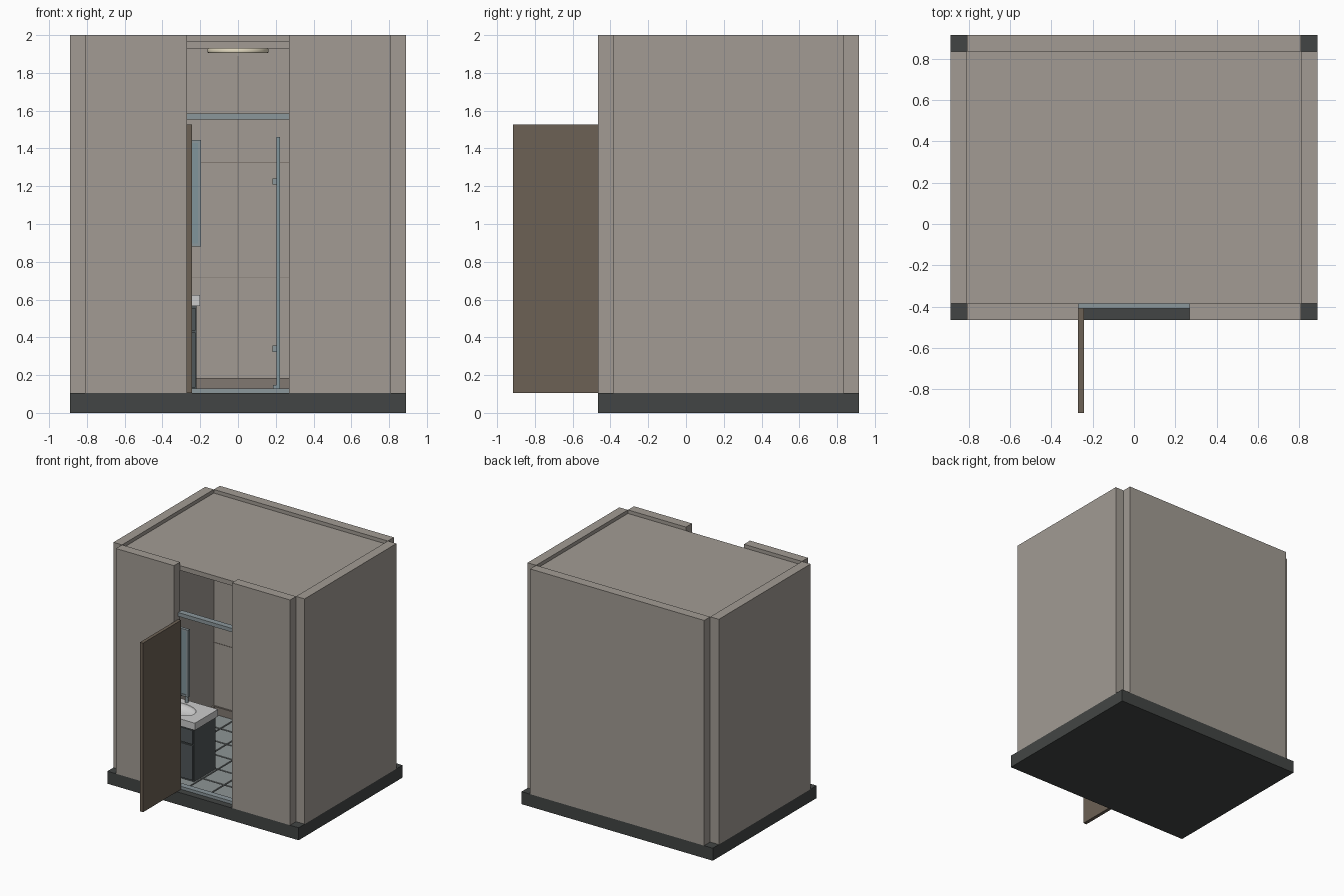
import bpy, math

if "Cube" in bpy.data.objects:
    bpy.data.objects.remove(bpy.data.objects["Cube"])


def material(name, *rgb):
    m = bpy.data.materials.new(name)
    m.diffuse_color = (*rgb, 1)
    m.use_nodes = True
    m.node_tree.nodes["Principled BSDF"].inputs["Base Color"].default_value = m.diffuse_color
    return m


WALL = material("warm_grey", 0.36, 0.33, 0.295)
TRIM = material("dark_taupe", 0.22, 0.19, 0.165)
BASE = material("charcoal", 0.055, 0.06, 0.058)
DOOR = material("brown", 0.15, 0.12, 0.09)
METAL = material("steel", 0.26, 0.31, 0.33)
GLASS = material("glass", 0.22, 0.30, 0.33)
TILE = material("tile_grey", 0.27, 0.30, 0.30)
CABINET = material("cabinet_grey", 0.08, 0.095, 0.1)
WHITE = material("white", 0.75, 0.75, 0.74)
CREAM = material("cream", 0.8, 0.73, 0.55)


def box(name, x, y, z, mat):
    """Box from (min, max) pairs on each axis."""
    bpy.ops.mesh.primitive_cube_add(size=1, location=[sum(p) / 2 for p in (x, y, z)])
    o = bpy.context.object
    o.name = name
    o.scale = [p[1] - p[0] for p in (x, y, z)]
    bpy.ops.object.transform_apply(location=False, rotation=False, scale=True)
    o.data.materials.append(mat)
    return o


def cylinder(name, loc, r, depth, mat, rot=(0, 0, 0), sides=32):
    bpy.ops.mesh.primitive_cylinder_add(vertices=sides, radius=r, depth=depth,
                                        location=loc, rotation=rot)
    o = bpy.context.object
    o.name = name
    o.data.materials.append(mat)
    bpy.ops.object.shade_smooth_by_angle()
    return o


# shell: base slab, wall panels with open corner notches, ceiling
XI, XO = 0.81, 0.89
Y0, Y1, Y2, Y3 = -0.465, -0.385, 0.835, 0.915
box("base_slab", (-XO, XO), (Y0, Y3), (0, 0.105), BASE)
box("back_wall", (-XI, XI), (Y2, Y3), (0.105, 2), WALL)
for side, s in (("left", -1), ("right", 1)):
    box(side + "_wall", sorted((s * XI, s * XO)), (Y1, Y2), (0.105, 2), WALL)
    box(side + "_front_wall", sorted((s * 0.27, s * XI)), (Y0, Y1), (0.105, 2), WALL)
    box(side + "_skirting", sorted((s * 0.795, s * XI)), (Y1, Y2), (0.12, 0.185), TRIM)
box("ceiling", (-XI, XI), (Y1, Y2), (1.93, 1.97), WALL)
box("back_skirting", (-0.795, 0.795), (0.82, Y2), (0.12, 0.185), TRIM)

# back wall joint lines
for i, z in enumerate((0.715, 1.325)):
    box(f"wall_joint_{i}", (-XI, XI), (0.832, Y2), (z - 0.002, z + 0.002), TRIM)
box("wall_joint_vertical", (-0.002, 0.002), (0.832, Y2), (0.185, 1.89), TRIM)

# floor tiles with dark gaps
NX, NY, GAP = 8, 6, 0.006
tx, ty = 2 * XI / NX, (Y2 - Y1) / NY
for i in range(NX):
    for j in range(NY):
        x, y = -XI + i * tx, Y1 + j * ty
        box(f"floor_tile_{i}_{j}", (x + GAP, x + tx - GAP),
            (y + GAP, y + ty - GAP), (0.105, 0.12), TILE)

# doorway and open door
box("door_header", (-0.27, 0.27), (-0.41, -0.36), (1.553, 1.585), METAL)
box("door_threshold", (-0.27, 0.27), (-0.41, -0.36), (0.105, 0.13), METAL)
box("door", (-0.272, -0.243), (-0.915, -0.41), (0.105, 1.527), DOOR)

# vanity: cabinet, drawer line, counter
box("vanity_cabinet", (-0.72, -0.22), (-0.27, 0.015), (0.12, 0.565), CABINET)
for i, (a, b) in enumerate(((0.135, 0.425), (0.437, 0.555))):
    box(f"drawer_front_{i}", (-0.715, -0.225), (-0.282, -0.27), (a, b), CABINET)
counter = box("vanity_counter", (-0.74, -0.2), (-0.287, 0.02), (0.565, 0.625), WHITE)

# oval basin carved from the counter
bpy.ops.mesh.primitive_uv_sphere_add(segments=32, ring_count=16, radius=1,
                                     location=(-0.47, -0.15, 0.625))
cutter = bpy.context.object
cutter.name = "basin_cutter"
cutter.scale = (0.17, 0.105, 0.05)
cutter.data.materials.append(TILE)
cutter.hide_render = True
m = counter.modifiers.new("basin", "BOOLEAN")
m.object, m.operation, m.solver = cutter, "DIFFERENCE", "EXACT"
bpy.context.view_layer.objects.active = counter
bpy.ops.object.modifier_apply(modifier="basin")
bpy.data.objects.remove(cutter)

# tap
cylinder("tap_post", (-0.47, -0.01, 0.675), 0.013, 0.10, METAL)
cylinder("tap_spout", (-0.47, -0.055, 0.715), 0.010, 0.10, METAL, (math.pi / 2, 0, 0))

# mirror
FX, FZ, T = (-0.745, -0.197), (0.88, 1.445), 0.016
FY = (-0.385, -0.36)
box("mirror_pane", (FX[0] + T, FX[1] - T), (-0.38, -0.366), (FZ[0] + T, FZ[1] - T), GLASS)
for n, x in (("left", FX[0]), ("right", FX[1] - T)):
    box(f"mirror_frame_{n}", (x, x + T), FY, FZ, METAL)
for n, z in (("bottom", FZ[0]), ("top", FZ[1] - T)):
    box(f"mirror_frame_{n}", (FX[0] + T, FX[1] - T), FY, (z, z + T), METAL)

# glass shower screen with clips and floor rail
box("shower_screen", (0.204, 0.222), (0.05, 0.815), (0.12, 1.46), GLASS)
for i, z in enumerate((0.34, 1.225)):
    box(f"screen_clip_{i}", (0.182, 0.204), (0.06, 0.10), (z - 0.017, z + 0.017), METAL)
box("screen_rail", (0.186, 0.222), (0.05, 0.82), (0.12, 0.147), METAL)

# shower pipe and head on the right wall
cylinder("shower_pipe", (0.78, 0.4, 1.15), 0.012, 1.1, METAL, sides=16)
cylinder("shower_arm", (0.70, 0.4, 1.69), 0.012, 0.18, METAL, (0, math.pi / 2, 0), 16)
cylinder("shower_head", (0.61, 0.4, 1.675), 0.08, 0.02, METAL)

# ceiling light
light = cylinder("ceiling_light", (0, 0.225, 1.918), 0.162, 0.026, CREAM, sides=48)
b = light.modifiers.new("soft_edge", "BEVEL")
b.width, b.segments, b.limit_method = 0.008, 3, "ANGLE"
